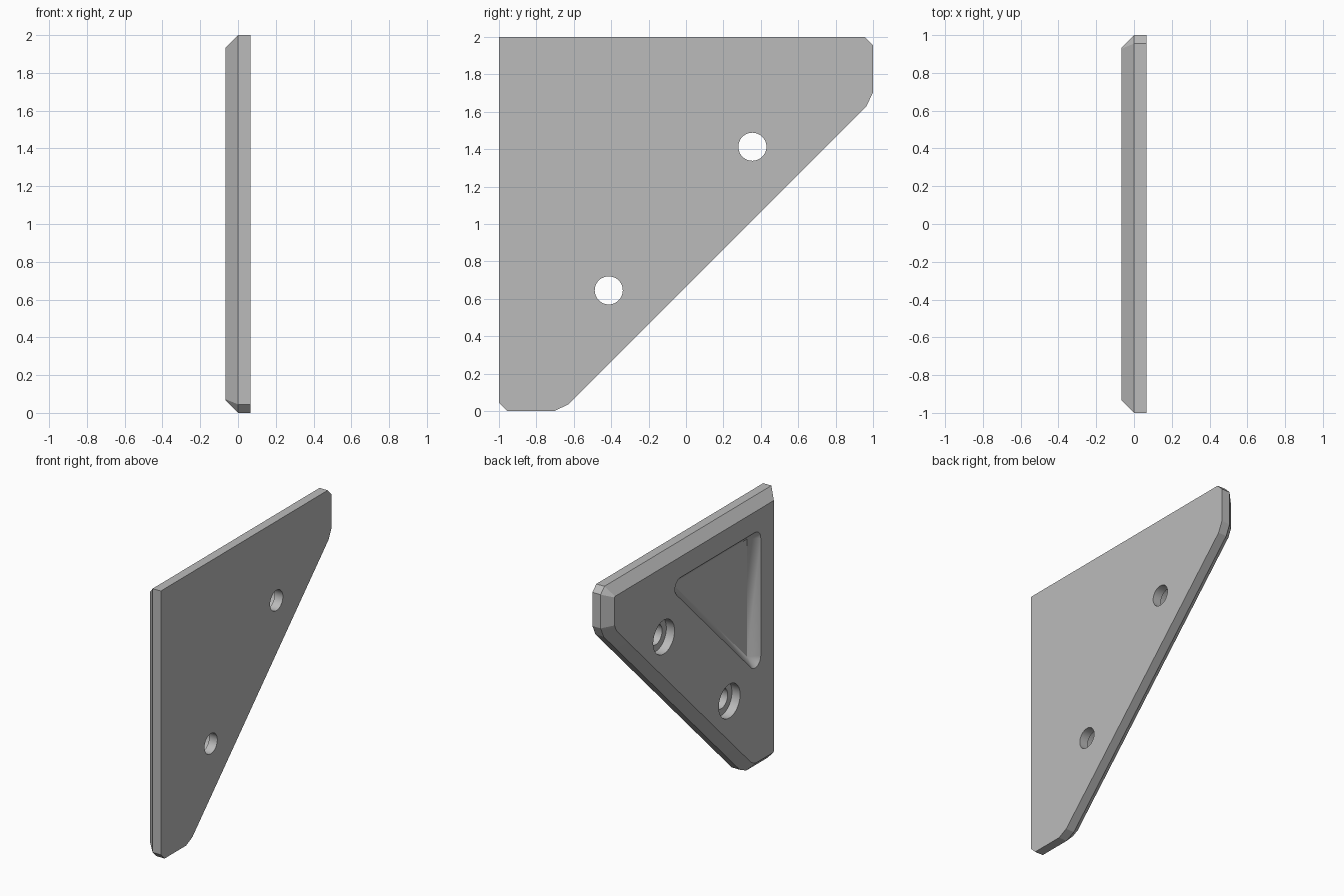
import bpy
import bmesh
import math
from mathutils import Vector, Matrix

cube = bpy.data.objects.get("Cube")
if cube:
    bpy.data.objects.remove(cube, do_unlink=True)

HALF = 0.067      # half thickness, also chamfer width and pocket depth
OVER = 0.03       # how far cutters stick out

grey = bpy.data.materials.new("plain_grey")
grey.use_nodes = True
grey.diffuse_color = (0.5, 0.5, 0.5, 1)
grey.node_tree.nodes["Principled BSDF"].inputs["Base Color"].default_value = (0.5, 0.5, 0.5, 1)


def make_object(name, bm):
    bmesh.ops.recalc_face_normals(bm, faces=bm.faces)
    mesh = bpy.data.meshes.new(name)
    bm.to_mesh(mesh)
    bm.free()
    mesh.materials.append(grey)
    obj = bpy.data.objects.new(name, mesh)
    bpy.context.collection.objects.link(obj)
    return obj


def mirrored(p):
    """Reflect a (y, z) point across the plate's diagonal."""
    return (1 - p[1], 1 - p[0])


def inset(points, dist):
    """Offset a counter-clockwise outline inwards with mitred corners."""
    result = []
    for i, p in enumerate(points):
        p = Vector(p)
        a = (p - Vector(points[i - 1])).normalized()
        b = (Vector(points[(i + 1) % len(points)]) - p).normalized()
        na, nb = Vector((-a.y, a.x)), Vector((-b.y, b.x))
        result.append(p + (na + nb) * dist / (1 + na.dot(nb)))
    return result


def cut(target, cutter):
    mod = target.modifiers.new("cut", 'BOOLEAN')
    mod.operation = 'DIFFERENCE'
    mod.solver = 'EXACT'
    mod.object = cutter
    cutter.hide_render = True
    bpy.context.view_layer.objects.active = target
    bpy.ops.object.modifier_apply(modifier=mod.name)
    bpy.data.objects.remove(cutter, do_unlink=True)


def cylinder(name, centre, radius, x0, x1):
    bm = bmesh.new()
    place = Matrix.Translation(((x0 + x1) / 2, *centre)) @ Matrix.Rotation(math.pi / 2, 4, 'Y')
    bmesh.ops.create_cone(bm, cap_ends=True, segments=48, radius1=radius,
                          radius2=radius, depth=x1 - x0, matrix=place)
    return make_object(name, bm)


# Plate: symmetric outline, straight half and chamfered half
half_outline = [(0.965, 1.63), (1, 1.705), (1, 1.955), (0.955, 2)]
outline = half_outline + [(-1, 2)] + [mirrored(p) for p in reversed(half_outline)]
bm = bmesh.new()
sections = [(HALF, outline), (0, outline), (-HALF, inset(outline, HALF))]
rings = [[bm.verts.new((x, *p)) for p in pts] for x, pts in sections]
for r0, r1 in zip(rings, rings[1:]):
    for i in range(len(r0)):
        bm.faces.new((r0[i - 1], r0[i], r1[i], r1[i - 1]))
bm.faces.new(rings[0])
bm.faces.new(rings[-1])
plate = make_object("corner_plate", bm)

# Two counterbored screw holes
hole = (0.355, 1.413)
for centre in (hole, mirrored(hole)):
    cut(plate, cylinder("counterbore_cutter", centre, 0.125, -HALF - OVER, 0))
    cut(plate, cylinder("hole_cutter", centre, 0.075, -HALF - OVER, HALF + OVER))

# Triangular pocket: sharp floor widening to a rounded rim
tip = (-0.713, 0.842)
bm = bmesh.new()
for y, z in (tip, mirrored(tip), (-0.713, 1.713)):
    bm.verts.new((0, y, z))
    r = HALF + OVER
    for i in range(32):
        a = math.tau * i / 32
        bm.verts.new((-r, y + r * math.cos(a), z + r * math.sin(a)))
hull = bmesh.ops.convex_hull(bm, input=bm.verts)
spare = {v for v in hull["geom_interior"] + hull["geom_unused"] if isinstance(v, bmesh.types.BMVert)}
bmesh.ops.delete(bm, geom=list(spare), context='VERTS')
bmesh.ops.dissolve_limit(bm, angle_limit=0.01, verts=bm.verts, edges=bm.edges)
cut(plate, make_object("pocket_cutter", bm))

# Smooth hole walls, crisp edges
bpy.ops.object.select_all(action='DESELECT')
plate.select_set(True)
bpy.context.view_layer.objects.active = plate
bpy.ops.object.shade_smooth_by_angle(angle=math.radians(15))
